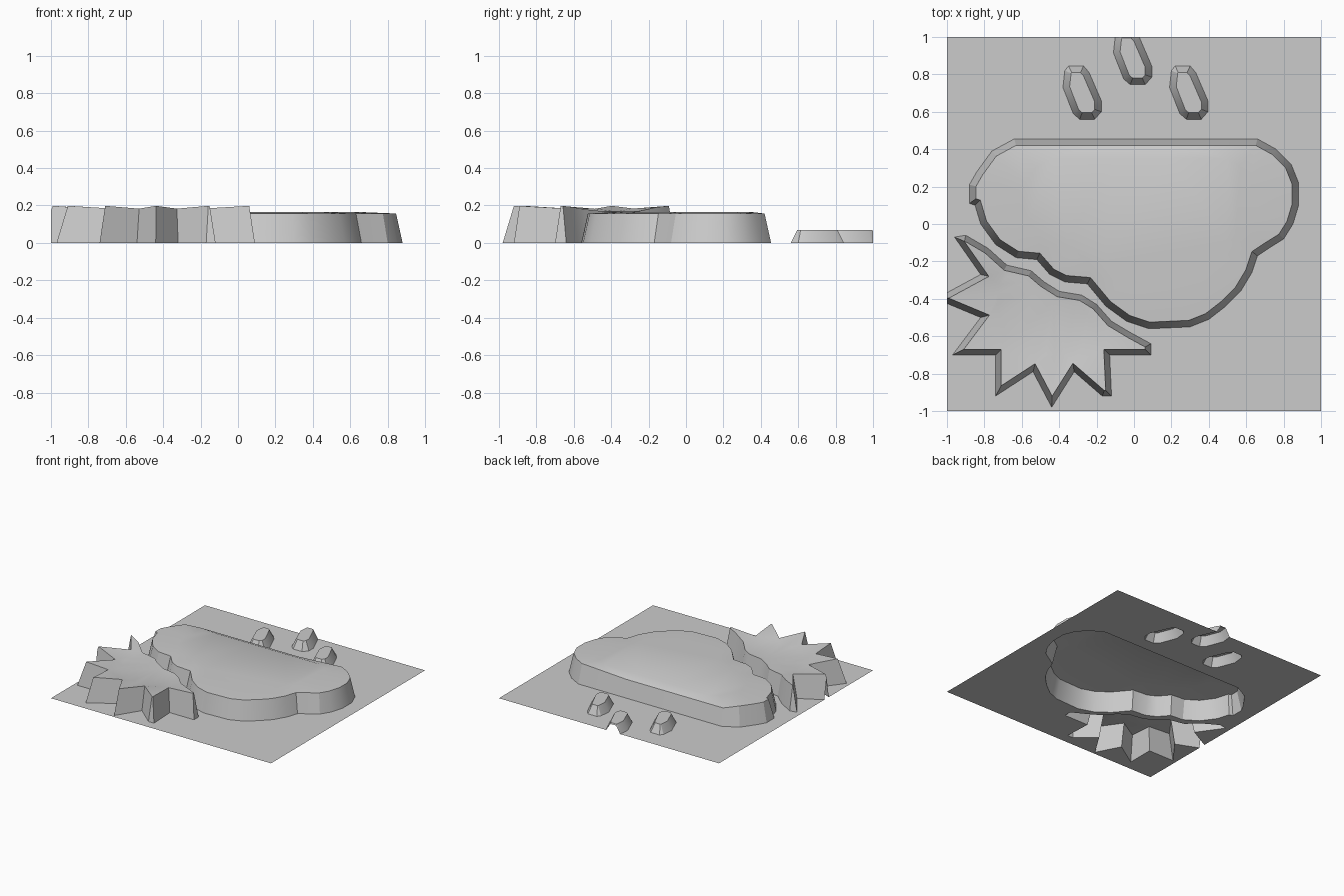
import bpy, bmesh, math
from mathutils import Vector

cube = bpy.data.objects.get("Cube")
if cube:
    bpy.data.objects.remove(cube)

grey = bpy.data.materials.new("light_grey")
grey.use_nodes = True
grey.diffuse_color = (0.6, 0.6, 0.6, 1)
grey.node_tree.nodes["Principled BSDF"].inputs["Base Color"].default_value = (0.6, 0.6, 0.6, 1)


def ccw(points):
    """Return the outline as vectors in counter-clockwise order."""
    pts = [Vector(p) for p in points]
    area = sum(a.x * b.y - b.x * a.y for a, b in zip(pts, pts[1:] + pts[:1]))
    return pts if area > 0 else pts[::-1]


def inset(pts, width):
    """Move an outline inwards with limited mitres."""
    result = []
    for i, p in enumerate(pts):
        d1 = (p - pts[i - 1]).normalized()
        d2 = (pts[(i + 1) % len(pts)] - p).normalized()
        n1, n2 = Vector((-d1.y, d1.x)), Vector((-d2.y, d2.x))
        mid = (n1 + n2).normalized()
        result.append(p + mid * width * min(2.5, 1 / max(0.1, mid.dot(n1))))
    return result


def add_ring(bm, pts, height):
    verts = [bm.verts.new((p.x, p.y, height(p))) for p in pts]
    return verts, [bm.edges.new((verts[i - 1], verts[i])) for i in range(len(verts))]


def fill(bm, edges):
    bmesh.ops.triangle_fill(bm, edges=edges, use_beauty=True, normal=(0, 0, 1))


def finish(bm, name):
    # Trim to the square sheet, then face the surface upwards
    for axis in ((1, 0, 0), (-1, 0, 0), (0, 1, 0), (0, -1, 0)):
        bmesh.ops.bisect_plane(bm, geom=bm.verts[:] + bm.edges[:] + bm.faces[:],
                               plane_co=axis, plane_no=axis, clear_outer=True)
    bm.normal_update()
    for f in bm.faces:
        if f.normal.z < 0:
            f.normal_flip()
    mesh = bpy.data.meshes.new(name)
    bm.to_mesh(mesh)
    bm.free()
    mesh.materials.append(grey)
    obj = bpy.data.objects.new(name, mesh)
    bpy.context.collection.objects.link(obj)
    bpy.ops.object.select_all(action='DESELECT')
    obj.select_set(True)
    bpy.context.view_layer.objects.active = obj
    bpy.ops.object.shade_smooth_by_angle(angle=math.radians(25))


def raised(name, outline, width, height, inner=None, inner_height=None):
    """Open-bottomed relief: sloping wall, top, and an optional inner level."""
    bm = bmesh.new()
    base, _ = add_ring(bm, outline, lambda p: 0)
    top, rim = add_ring(bm, inset(outline, width), height)
    for i in range(len(base)):
        bm.faces.new((base[i - 1], base[i], top[i], top[i - 1]))
    if inner:
        _, loop = add_ring(bm, inner, inner_height)
        fill(bm, rim + loop)
        fill(bm, loop)
    else:
        fill(bm, rim)
    finish(bm, name)


# Cloud: flat back, lobed front
cloud = ccw([(-.64, .455), (-.2, .455), (.25, .455), (.66, .455), (.76, .4), (.84, .32),
             (.88, .22), (.88, .1), (.85, 0), (.8, -.08), (.72, -.13), (.66, -.17),
             (.63, -.26), (.57, -.36), (.49, -.44), (.4, -.51), (.3, -.55), (.08, -.56),
             (-.04, -.52), (-.15, -.44), (-.25, -.32), (-.37, -.31), (-.45, -.27),
             (-.52, -.19), (-.63, -.18), (-.74, -.11), (-.82, 0), (-.85, .1),
             (-.88, .11), (-.88, .21), (-.84, .28), (-.76, .39)])
cloud_mid = Vector((.08, .08))
raised("cloud", cloud, .035,
       lambda p: .135 if p.y > .4 and p.x < .6 else .157,
       [cloud_mid + (p - cloud_mid) * .72 for p in cloud], lambda p: .165)

# Sun: rays rise outwards around a sunken disc
sun = ccw([(-.96, -.07), (-.82, -.27), (-1.06, -.4), (-.82, -.5), (-.97, -.7),
           (-.74, -.7), (-.74, -.92), (-.54, -.79), (-.44, -.98), (-.32, -.79),
           (-.17, -.92), (-.12, -.92), (-.13, -.7), (.09, -.7), (.09, -.64),
           (-.02, -.58), (-.12, -.52), (-.2, -.43), (-.28, -.38), (-.4, -.36),
           (-.48, -.31), (-.55, -.25), (-.68, -.22), (-.78, -.13), (-.9, -.06)])
sun_mid = Vector((-.43, -.4))


def ray_height(p):
    r = (p - sun_mid).length
    return .17 if r < .31 else .178 + .02 * min(1, (r - .31) / .2)


arc = [sun_mid + .3 * Vector((math.cos(a), math.sin(a)))
       for a in (math.radians(165 + 155 * i / 16) for i in range(17))]
chord = [Vector(p) for p in ((-.25, -.48), (-.31, -.43), (-.43, -.41),
                             (-.52, -.36), (-.58, -.31), (-.68, -.28))]
raised("sun", sun, .03, ray_height, ccw(arc + chord), lambda p: .168)

# Three slanted raindrops, the middle one meeting the back edge
drop = ccw([(-.37, .82), (-.35, .845), (-.27, .845), (-.24, .81), (-.175, .66),
            (-.175, .6), (-.21, .56), (-.29, .56), (-.325, .59), (-.38, .73)])
drops = [[p + Vector(shift) for p in drop] for shift in ((0, 0), (.27, .185), (.57, 0))]
for side, outline in zip(("right", "middle", "left"), drops):
    raised("raindrop_" + side, outline, .035, lambda p: .07)

# Ground sheet with openings under every relief
bm = bmesh.new()
edges = []
square = ccw([(-1.2, -1.2), (1.2, -1.2), (1.2, 1.2), (-1.2, 1.2)])
for loop in [square, cloud, sun] + drops:
    edges += add_ring(bm, loop, lambda p: 0)[1]
fill(bm, edges)
finish(bm, "ground_sheet")
